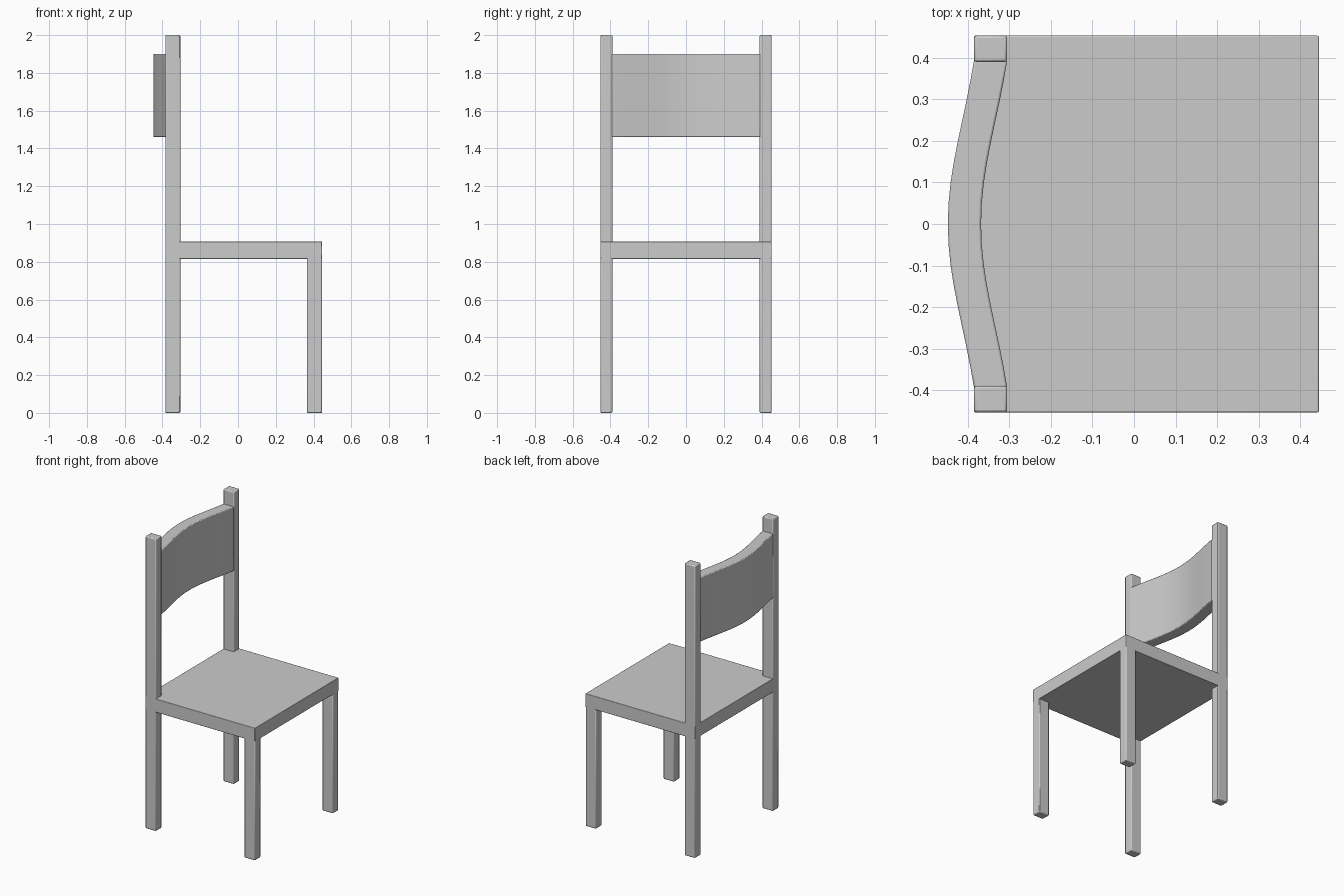
import bpy
import bmesh
from math import cos, pi

cube = bpy.data.objects.get("Cube")
if cube:
    bpy.data.objects.remove(cube, do_unlink=True)

grey = bpy.data.materials.new("plain_grey")
grey.use_nodes = True
COLOUR = (0.6, 0.6, 0.6, 1)
grey.diffuse_color = COLOUR
grey.node_tree.nodes["Principled BSDF"].inputs["Base Color"].default_value = COLOUR


def finish(bm, name, bevel):
    """Turn a bmesh into a softly bevelled object."""
    bmesh.ops.recalc_face_normals(bm, faces=bm.faces)
    mesh = bpy.data.meshes.new(name)
    bm.to_mesh(mesh)
    bm.free()
    mesh.materials.append(grey)
    obj = bpy.data.objects.new(name, mesh)
    bpy.context.collection.objects.link(obj)
    mod = obj.modifiers.new("soft_edges", "BEVEL")
    mod.width = bevel
    mod.segments = 2
    mod.limit_method = "ANGLE"
    bpy.ops.object.select_all(action="DESELECT")
    obj.select_set(True)
    bpy.context.view_layer.objects.active = obj
    bpy.ops.object.shade_smooth_by_angle(angle=pi / 6)
    return obj


def box(name, low, high, bevel=0.006):
    bm = bmesh.new()
    bmesh.ops.create_cube(bm, size=1)
    for v in bm.verts:
        v.co = [(a + b) / 2 + c * (b - a) for a, b, c in zip(low, high, v.co)]
    return finish(bm, name, bevel)


SIDE, INNER = 0.453, 0.39
BACK, FRONT = -0.385, 0.445
POST = 0.08
SEAT_LOW, SEAT_TOP = 0.815, 0.907

# Seat slab
box("seat", (BACK, -SIDE, SEAT_LOW), (FRONT, SIDE, SEAT_TOP), 0.003)

# Tall back posts and short front legs, one of each per side
for side, y0, y1 in (("left", INNER, SIDE), ("right", -SIDE, -INNER)):
    box("back_post_" + side, (BACK, y0, 0), (BACK + POST, y1, 2))
    box("front_leg_" + side, (FRONT - POST, y0, 0), (FRONT, y1, SEAT_LOW + 0.02))

# Backrest bowed backwards between the posts
STEPS = 16
bm = bmesh.new()
rear, near = [], []
for i in range(STEPS + 1):
    t = 2 * i / STEPS - 1
    bow = 0.0315 * (1 - t * t + cos(t * pi / 2) ** 2)
    y = t * (INNER + 0.004)
    rear.append(bm.verts.new((BACK - bow, y, 1.46)))
    near.append(bm.verts.new((BACK + POST - bow, y, 1.46)))
face = bm.faces.new(rear + near[::-1])
top = bmesh.ops.extrude_face_region(bm, geom=[face])["geom"]
for v in top:
    if isinstance(v, bmesh.types.BMVert):
        v.co.z = 1.9
finish(bm, "backrest", 0.005)
